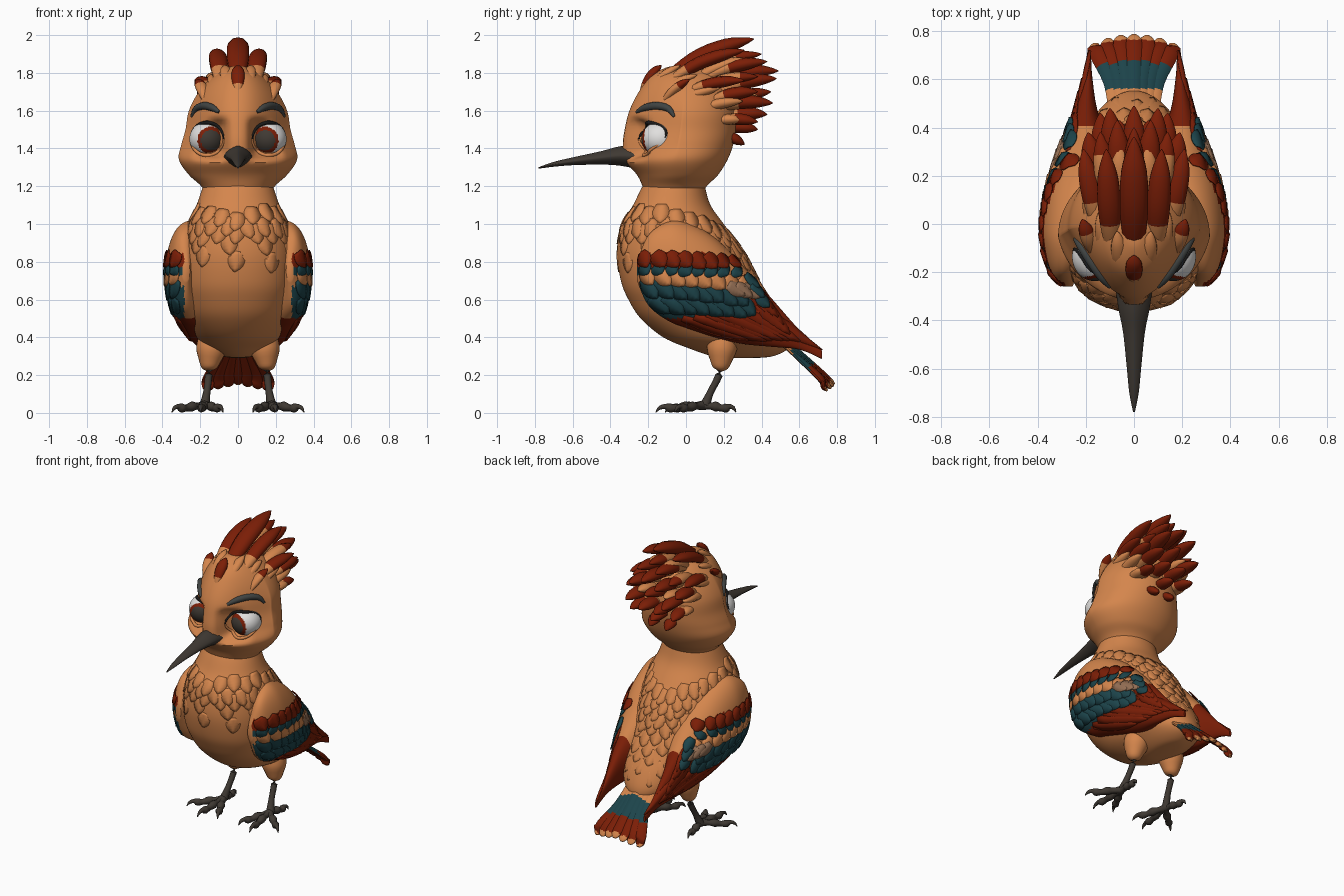
import bpy, bmesh, math, random
from mathutils import Vector, Matrix
from mathutils.bvhtree import BVHTree

random.seed(4)
cube = bpy.data.objects.get("Cube")
if cube:
    bpy.data.objects.remove(cube)


def material(name, rgb):
    m = bpy.data.materials.new(name)
    m.use_nodes = True
    m.diffuse_color = (*rgb, 1)
    m.node_tree.nodes["Principled BSDF"].inputs["Base Color"].default_value = (*rgb, 1)
    return m


MATS = [material("tan_plumage", (.66, .237, .073)), material("rust_plumage", (.2, .013, .002)),
        material("teal_plumage", (.012, .058, .07)), material("dark_horn", (.05, .041, .033)),
        material("slate_brow", (.052, .058, .056)), material("eye_white", (.75, .74, .73)),
        material("brown_plumage", (.3, .16, .09)), material("black_lash", (.01, .01, .01))]
TAN, RUST, TEAL, HORN, SLATE, WHITE, BROWN, BLACK = range(len(MATS))


def finish(name, bm, mirror=False, solid=0, rule=None, angle=50):
    if not solid:
        bmesh.ops.recalc_face_normals(bm, faces=bm.faces)
    bm.normal_update()
    for f in bm.faces:
        f.smooth = True
        if rule:
            f.material_index = rule(f.calc_center_median(), f.normal)
    me = bpy.data.meshes.new(name)
    bm.to_mesh(me)
    tree = BVHTree.FromBMesh(bm)
    bm.free()
    me.set_sharp_from_angle(angle=math.radians(angle))
    for m in MATS:
        me.materials.append(m)
    ob = bpy.data.objects.new(name, me)
    bpy.context.collection.objects.link(ob)
    if solid:
        mod = ob.modifiers.new("thickness", 'SOLIDIFY')
        mod.thickness, mod.offset = solid, -1
    if mirror:
        ob.modifiers.new("mirror", 'MIRROR').use_mirror_merge = False
    return tree


def spline(rows, n=4):
    """Smooth curve through rows of numbers."""
    out = []
    for i in range(len(rows) - 1):
        a, b, c, d = (rows[max(0, min(len(rows) - 1, i + k))] for k in (-1, 0, 1, 2))
        for j in range(n):
            t = j / n
            out.append([q + .5 * t * (r - p + t * (2*p - 5*q + 4*r - s + t * (3*(q - r) + s - p)))
                        for p, q, r, s in zip(a, b, c, d)])
    return out + [list(rows[-1])]


def loft(bm, rings, mat=lambda t: 0):
    vs = [[bm.verts.new(p) for p in r] for r in rings]
    n = len(vs[0])
    for i in range(len(vs) - 1):
        for j in range(n):
            k = (j + 1) % n
            f = bm.faces.new((vs[i][j], vs[i][k], vs[i+1][k], vs[i+1][j]))
            f.material_index = mat((i + .5) / (len(vs) - 1))
    bm.faces.new(vs[0]).material_index = mat(0)
    bm.faces.new(vs[-1]).material_index = mat(1)


def oval(n, e=2):
    """Unit superellipse."""
    pts = []
    for i in range(n):
        a = 2 * math.pi * (i + .5) / n
        c, s = math.cos(a), math.sin(a)
        pts.append((math.copysign(abs(c) ** (2/e), c), math.copysign(abs(s) ** (2/e), s)))
    return pts


def tube(bm, pts, flat=1, mat=lambda t: 0, n=10, steps=3):
    """Tube through (x, y, z, radius) points."""
    pts = spline(pts, steps)
    cs = [Vector(p[:3]) for p in pts]
    rings = []
    for i, c in enumerate(cs):
        d = (cs[min(i + 1, len(cs) - 1)] - cs[max(i - 1, 0)]).normalized()
        s = d.cross(Vector((0, 0, 1)) if abs(d.z) < .95 else Vector((0, 1, 0))).normalized()
        u, r = s.cross(d), max(pts[i][3], .001)
        rings.append([c + s * r * x + u * r * flat * y for x, y in oval(n)])
    loft(bm, rings, mat)


def stack(name, rows, shape=lambda x, y, z: (x, y, z)):
    """Loft of horizontal ovals: z, front y, back y, half width, front taper."""
    bm = bmesh.new()
    loft(bm, [[shape(w * x, (f + b) / 2 + (b - f) / 2 * (y if y > 0 else -abs(y) ** p), z)
               for x, y in oval(88, 2.06)] for z, f, b, w, p in spline(rows, 6)])
    return finish(name, bm)


def leaf(bm, tree, root, d, L, W, off, lift, mat):
    """Feather plate that follows a surface."""
    shape = (.6, .85, 1, 1, .88, .6, .12)
    q, n, _, _ = tree.find_nearest(root)
    d, rows = Vector(d), []
    for i, w in enumerate(shape):
        t = i / (len(shape) - 1)
        d = (d - n * d.dot(n)).normalized()
        s = d.cross(n)
        row = []
        for k in (-1, 0, 1):
            p, m, _, _ = tree.find_nearest(q + s * W * w * k)
            row.append(bm.verts.new(p + m * (off + lift * t - .003 * abs(k))))
        rows.append(row)
        q, n, _, _ = tree.find_nearest(q + d * L / (len(shape) - 1))
    for a, b in zip(rows, rows[1:]):
        for j in (0, 1):
            bm.faces.new((a[j], a[j+1], b[j+1], b[j])).material_index = mat


# Body, and head with eye sockets
EYE_X, EYE_Z = .163, 1.45


def socket(x, y, z):
    far = ((abs(x) - EYE_X) / .095) ** 6 + ((z - EYE_Z) / .1) ** 6
    return x, y + math.exp(-far) * max(0, -.185 - y), z


body = stack("body", [(1.3, -.16, .08, .15, 1), (1.2, -.23, .1, .185, 1), (1.1, -.28, .13, .22, .95),
                      (1.0, -.34, .2, .265, .85), (.85, -.365, .31, .295, .75), (.7, -.345, .39, .30, .7),
                      (.6, -.305, .45, .29, .7), (.5, -.24, .51, .27, .75), (.4, -.12, .55, .22, .9),
                      (.34, .02, .54, .15, 1), (.3, .14, .46, .08, 1), (.29, .24, .36, .02, 1)])
head = stack("head", [(1.12, -.2, .06, .14, 1), (1.2, -.23, .11, .195, 1), (1.26, -.26, .17, .26, 1.1),
                      (1.34, -.325, .22, .313, 1.4), (1.42, -.335, .25, .30, 2.1), (1.5, -.325, .265, .278, 2.3),
                      (1.6, -.3, .265, .26, 2.1), (1.7, -.25, .235, .208, 1.6), (1.78, -.19, .18, .135, 1.2),
                      (1.83, -.1, .08, .05, 1), (1.835, -.03, .01, .01, 1)], socket)

# Soft overlapping feathers on neck, breast and back
bm = bmesh.new()
for r in range(10):
    z = .5 + .074 * r
    for i in range(22):
        a = 2 * math.pi * (i + .5 * (r % 2)) / 22
        if (r < 5 and math.sin(a) < .5) or (r < 7 and math.sin(a) < -.3 and i % 2):
            continue
        root = Vector((.4 * math.cos(a), .02 + .45 * math.sin(a), z + random.uniform(-.02, .02)))
        leaf(bm, body, root, (random.uniform(-.2, .2), .1, -1), .11, .045, .0004 * r, .003, TAN)
finish("body_feathers", bm, solid=.004)

# Beak
bm = bmesh.new()
loft(bm, [[(w * x, y, z + h * v) for x, v in oval(20, 1.5)] for y, z, w, h in spline(
    [(-.25, 1.355, .08, .066), (-.35, 1.36, .066, .052), (-.45, 1.35, .046, .036),
     (-.6, 1.332, .03, .021), (-.7, 1.316, .02, .013), (-.78, 1.297, .004, .004)])],
     lambda t: HORN)
finish("beak", bm)

# Eyes, lids and brows
bm = bmesh.new()
bmesh.ops.create_uvsphere(bm, u_segments=80, v_segments=64, radius=1, matrix=Matrix.Translation(
    (EYE_X, -.135, EYE_Z)) @ Matrix.Diagonal((.094, .102, .092, 1)))


def eye_colour(c, n):
    r = math.hypot(c.x - .143, c.z - 1.443)
    return WHITE if c.y > -.14 or r > .072 else HORN if r < .054 else RUST


finish("eyes", bm, True, rule=eye_colour)


def on_face(x, z):
    return head.ray_cast(Vector((x, -2, z)), Vector((0, 1, 0)))[0]


for name, start, thick, mat in (("upper_lids", 0, .01, BLACK), ("lower_lids", math.pi, .01, TAN)):
    bm, pts = bmesh.new(), []
    for i in range(13):
        a = start + math.pi * i / 12
        p = on_face(EYE_X + .087 * math.cos(a), EYE_Z + .087 * math.sin(a))
        pts.append((p.x, p.y - .006, p.z, thick * (.5 + .5 * math.sin(math.pi * i / 12))))
    tube(bm, pts, mat=lambda t: mat)
    finish(name, bm, True)
bm, pts = bmesh.new(), []
for x, z, r in ((.1, 1.592, .008), (.135, 1.615, .019), (.18, 1.625, .021), (.22, 1.61, .018), (.246, 1.568, .007)):
    pts.append((*on_face(x, z), r))
tube(bm, pts, mat=lambda t: SLATE)
finish("brows", bm, True)


# Crest: base, tip, half width, start of the rust tip
def plume(bm, base, tip, w, start):
    b, t = Vector(base), Vector(tip)
    arch = Vector((0, -.03, .07)) * (t - b).length
    tube(bm, [(*(b + (t - b) * k + arch * math.sin(math.pi * k)), w * s) for k, s in
              ((0, .35), (.25, .8), (.5, 1), (.75, .9), (.92, .45), (1, .05))],
         .7, lambda k: RUST if k > start else TAN)


bm = bmesh.new()
for p in (((0, -.24, 1.69), (0, -.13, 1.84), .036, .2), ((0, -.16, 1.72), (0, .36, 1.98), .062, .1),
          ((0, .08, 1.73), (0, .49, 1.81), .052, .4), ((0, .02, 1.77), (0, .4, 1.9), .045, .5),
          ((0, .15, 1.6), (0, .45, 1.7), .048, .4), ((0, .18, 1.5), (0, .38, 1.5), .045, .35)):
    plume(bm, *p)
finish("crest_centre", bm)
bm = bmesh.new()
for p in (((.09, -.13, 1.72), (.115, .31, 1.92), .05, .25), ((.14, -.04, 1.67), (.21, .31, 1.76), .045, .35),
          ((.16, -.13, 1.63), (.215, .02, 1.765), .034, .5), ((.05, .05, 1.74), (.07, .43, 1.86), .05, .4),
          ((.07, .12, 1.67), (.1, .48, 1.77), .052, .4), ((.11, .12, 1.6), (.14, .46, 1.64), .052, .4),
          ((.05, .18, 1.55), (.06, .43, 1.58), .048, .35), ((.14, .1, 1.63), (.19, .38, 1.7), .048, .35),
          ((.12, .16, 1.54), (.16, .38, 1.54), .044, .4), ((.06, .18, 1.48), (.06, .31, 1.42), .04, .35),
          ((.05, -.22, 1.67), (.07, -.03, 1.84), .034, 2), ((.11, -.17, 1.65), (.14, .06, 1.79), .034, 2),
          ((.05, .02, 1.74), (.06, .33, 1.87), .045, 2), ((.1, .05, 1.7), (.14, .38, 1.78), .045, .6),
          ((.16, -.06, 1.62), (.19, .18, 1.72), .038, 2), ((.16, .04, 1.58), (.19, .3, 1.65), .042, 2),
          ((.09, .14, 1.61), (.1, .38, 1.68), .045, 2), ((.14, .12, 1.53), (.17, .3, 1.55), .04, 2)):
    plume(bm, *p)
finish("crest_sides", bm, True)


# Wing shell: y, top, bottom, outer x, depth
def wing_colour(c, n):
    if c.z < .5 or c.y > .4:
        return RUST
    if c.z > .84 or c.y > .2 or c.x < .285:
        return TAN
    return RUST if c.z > .77 else TEAL if c.z > .73 or c.z < .67 else TAN


bm = bmesh.new()
loft(bm, [[(x - t + t * c, y, (a + b) / 2 + (a - b) / 2 * s) for c, s in oval(60, 2.2)]
          for y, a, b, x, t in spline(
    [(-.26, .8, .7, .295, .02), (-.2, .94, .57, .345, .06), (-.1, 1.01, .49, .375, .12),
     (0, 1.01, .45, .382, .16), (.15, .93, .4, .362, .16), (.3, .78, .365, .312, .12),
     (.45, .61, .35, .255, .055), (.6, .44, .335, .212, .02), (.72, .33, .285, .193, .007)], 7)])
wing = finish("wings", bm, True, rule=wing_colour)

# Wing feather rows: name, first root, last root, count, direction, length, half width, colour
rows = (("flight_feathers", (-.02, .5), (.36, .55), 7, (.85, -.42), .4, .038, RUST),
        ("rear_feathers", (.3, .72), (.38, .58), 4, (.75, -.6), .22, .042, RUST),
        ("lower_teal_feathers", (-.19, .61), (.27, .6), 8, (.6, -.45), .14, .047, TEAL),
        ("upper_teal_feathers", (-.23, .71), (.24, .66), 8, (.55, -.5), .13, .047, TEAL),
        ("tan_band_feathers", (-.23, .76), (.28, .71), 8, (.55, -.5), .1, .044, TAN),
        ("thin_teal_feathers", (-.23, .785), (.25, .765), 8, (.55, -.5), .06, .044, TEAL),
        ("rust_band_feathers", (-.23, .85), (.23, .83), 8, (.5, -.6), .09, .045, RUST),
        ("brown_patch_feathers", (.22, .68), (.3, .67), 3, (.7, -.4), .1, .035, BROWN),
        ("teal_patch_feathers", (.31, .73), (.37, .62), 3, (.7, -.5), .1, .033, TEAL))
for i, (name, a, b, n, d, L, W, mat) in enumerate(rows):
    bm = bmesh.new()
    for j in range(n):
        k = j / (n - 1)
        y, z = a[0] + (b[0] - a[0]) * k, a[1] + (b[1] - a[1]) * k
        hit = wing.ray_cast(Vector((2, y, z)), Vector((-1, 0, 0)))[0] or Vector((.4, y, z))
        leaf(bm, wing, hit, (0, *d), L * random.uniform(.9, 1.1), W,
             .004 + .0015 * i + .001 * (j % 2), .004, mat)
    finish(name, bm, True, solid=.005)

# Tail fan
bm = bmesh.new()
for i in range(-3, 4):
    y, lift = .785 - .004 * i * i, .024 - .011 * abs(i)
    tube(bm, [(i * .026, .46, .42 + lift, .028), (i * .033, .59, .305 + lift, .03),
              (i * .051, .71, .195 + lift, .036), (i * .053, y - .02, .145 + lift, .031),
              (i * .053, y, .127 + lift, .012)], .45, steps=8)


def tail_colour(c, n):
    tip = .766 - .9 * c.x * c.x
    if c.y > tip or c.y < .56:
        return TAN
    return TEAL if c.y < tip - .09 and n.z > 0 else RUST


finish("tail", bm, rule=tail_colour)

# Thighs, legs and feet
bm = bmesh.new()
tube(bm, [(.13, .2, .42, .07), (.142, .19, .34, .08), (.15, .185, .275, .058), (.153, .182, .238, .04),
          (.153, .18, .224, .015)], n=20)
finish("thighs", bm, True)
bm = bmesh.new()
tube(bm, [(.152, .185, .27, .022), (.155, .175, .2, .02), (.165, .13, .11, .019), (.178, .1, .04, .028)],
     mat=lambda t: HORN)
for x, y in ((.2, -.16), (.35, -.06), (.08, -.11), (.2, .265)):
    pts = [(.178 + (x - .178) * k, .09 + (y - .09) * k, z, r) for k, z, r in
           ((0, .04, .026), (.22, .036, .018), (.38, .034, .026), (.55, .026, .018),
            (.7, .026, .024), (.8, .034, .014), (.92, .026, .01), (1, .003, .002))]
    tube(bm, pts, mat=lambda t: HORN)
finish("legs_and_feet", bm, True)
